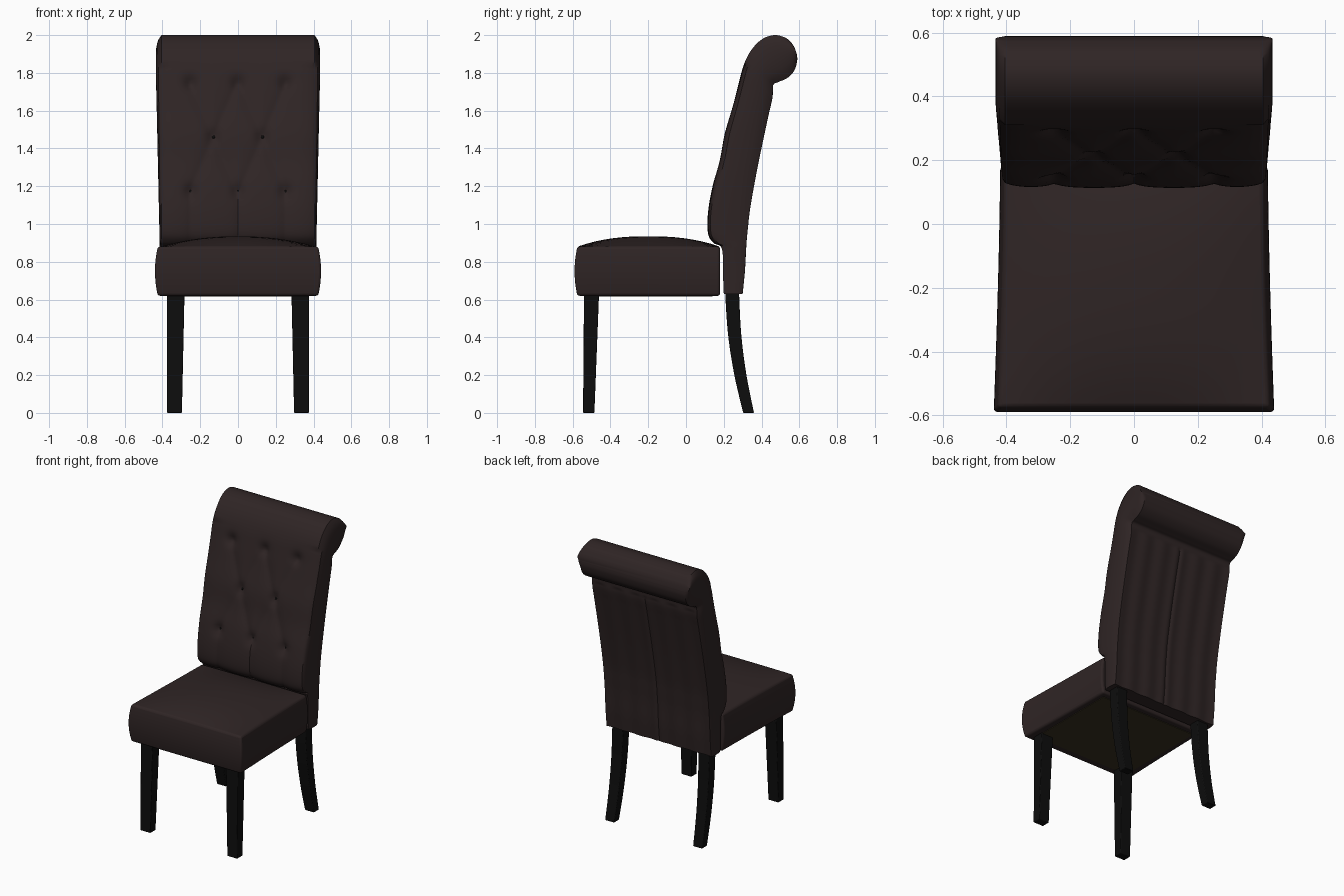
import bpy, bmesh, math
from mathutils import Vector, Matrix

cube = bpy.data.objects.get("Cube")
if cube:
    bpy.data.objects.remove(cube, do_unlink=True)


def material(name, rgb):
    m = bpy.data.materials.new(name)
    m.use_nodes = True
    m.diffuse_color = (*rgb, 1)
    bsdf = m.node_tree.nodes["Principled BSDF"]
    bsdf.inputs["Base Color"].default_value = (*rgb, 1)
    bsdf.inputs["Roughness"].default_value = 0.7
    return m


LEATHER = material("dark brown leather", (0.028, 0.018, 0.018))
WOOD = material("black wood", (0.004, 0.004, 0.004))
LINING = material("olive lining", (0.04, 0.031, 0.014))


def finish(name, bm, mat, bevel=0):
    bmesh.ops.recalc_face_normals(bm, faces=bm.faces)
    mesh = bpy.data.meshes.new(name)
    bm.to_mesh(mesh)
    bm.free()
    mesh.materials.append(mat)
    ob = bpy.data.objects.new(name, mesh)
    bpy.context.collection.objects.link(ob)
    bpy.ops.object.select_all(action='DESELECT')
    ob.select_set(True)
    bpy.context.view_layer.objects.active = ob
    bpy.ops.object.shade_smooth_by_angle(angle=math.radians(35))
    if bevel:
        mod = ob.modifiers.new("soft edges", 'BEVEL')
        mod.width, mod.segments, mod.limit_method = bevel, 3, 'ANGLE'
        mod.angle_limit = math.radians(50)
    return ob


def loft(rings):
    """Skin a list of equal closed rings and cap both ends."""
    bm = bmesh.new()
    rows = [[bm.verts.new(p) for p in ring] for ring in rings]
    n = len(rows[0])
    for a, b in zip(rows, rows[1:]):
        for i in range(n):
            j = (i + 1) % n
            bm.faces.new((a[i], a[j], b[j], b[i]))
    bm.faces.new(rows[0])
    bm.faces.new(rows[-1])
    return bm


def spline(points, steps):
    """Catmull-Rom curve through tuples of any length."""
    pts = [Vector(p) for p in points]
    out = []
    for i in range(len(pts) - 1):
        p0, p1, p2 = pts[max(i - 1, 0)], pts[i], pts[i + 1]
        p3 = pts[min(i + 2, len(pts) - 1)]
        for s in range(steps):
            t = s / steps
            out.append(0.5 * (2 * p1 + (p2 - p0) * t + (2 * p0 - 5 * p1 + 4 * p2 - p3) * t * t
                              + (3 * p1 - p0 - 3 * p2 + p3) * t ** 3))
    return out + [pts[-1]]


# Tuft layout: three rows of buttons joined by diagonal creases
TOP, MID, LOW = 1.75, 1.46, 1.17
tufts = [(x, z) for z in (TOP, LOW) for x in (-0.25, 0, 0.25)] + [(-0.13, MID), (0.13, MID)]
creases = [((m, MID), (m + d, z)) for m in (-0.13, 0.13) for d in (-0.125, 0.125) for z in (TOP, LOW)]
creases += [((x, LOW), (x, 0.9)) for x in (-0.25, 0, 0.25)]


def tuft_depth(x, z):
    p = Vector((x, z))
    d = max(0.022 * math.exp(-(p - Vector(t)).length_squared / 0.0012) for t in tufts)
    c = 0
    for a, b in creases:
        a, b = Vector(a), Vector(b)
        t = min(max((p - a).dot(b - a) / (b - a).length_squared, 0), 1)
        c = max(c, 0.014 * math.exp(-(p - a.lerp(b, t)).length / 0.035))
    return d + c


# Backrest: pairs of front and rear points (y, z, y, z) up to the scroll tip
pairs = [(0.20, 0.63, 0.30, 0.63), (0.195, 0.75, 0.312, 0.75), (0.19, 0.87, 0.318, 0.86),
         (0.145, 0.90, 0.322, 0.92), (0.116, 0.95, 0.328, 0.98), (0.116, 1.06, 0.338, 1.07),
         (0.14, 1.20, 0.36, 1.20), (0.178, 1.34, 0.385, 1.33), (0.205, 1.48, 0.412, 1.46),
         (0.245, 1.62, 0.438, 1.58), (0.277, 1.74, 0.458, 1.67), (0.305, 1.84, 0.462, 1.735),
         (0.345, 1.92, 0.49, 1.752), (0.405, 1.98, 0.535, 1.772), (0.475, 2.0, 0.572, 1.81),
         (0.54, 1.978, 0.588, 1.86), (0.575, 1.935, 0.588, 1.895)]
HALF, COLS = 0.405, 64
xs = [HALF * (2 * i / COLS - 1) for i in range(COLS + 1)]
bulge_steps = [k / 8 for k in range(1, 8)]
rings = []
for fy, fz, by, bz in spline(pairs, 6):
    front, back = Vector((0, fy, fz)), Vector((0, by, bz))
    inward = (back - front).normalized()
    bulge = 0.008 + 0.021 * min(max((fz - 0.8) / 1.0, 0), 1)
    soft = 1 if 0.88 < fz < 1.85 and fy < 0.35 else 0
    ring = []
    for x in xs:
        dent = soft * (tuft_depth(x, fz) + 0.016 * abs(x / HALF) ** 10)
        ring.append(front + inward * dent + Vector((x, 0, 0)))
    ring += [front.lerp(back, t) + Vector((HALF + bulge * math.sin(math.pi * t) ** 0.6, 0, 0))
             for t in bulge_steps]
    panel = 1 if bz < 1.7 and by < 0.47 else 0
    for x in reversed(xs):
        # Centre seam and gentle pleats on the rear panel
        groove = panel * (0.008 * math.exp(-(x / 0.012) ** 2) + 0.003 * (1 - math.cos(x * 45)))
        ring.append(back - inward * groove + Vector((x, 0, 0)))
    ring += [back.lerp(front, t) - Vector((HALF + bulge * math.sin(math.pi * t) ** 0.6, 0, 0))
             for t in bulge_steps]
    rings.append(ring)
finish("backrest", loft(rings), LEATHER)

# Buttons sunk into the tufts
profile = spline(pairs, 6)
for i, (x, z) in enumerate(tufts):
    row = min((p for p in profile if p[0] < 0.35), key=lambda p: abs(p[1] - z))
    bm = bmesh.new()
    bmesh.ops.create_uvsphere(bm, u_segments=12, v_segments=8, radius=0.01)
    bmesh.ops.scale(bm, vec=(1, 0.6, 1), verts=bm.verts)
    bmesh.ops.translate(bm, vec=(x, row[0] + tuft_depth(x, z), z), verts=bm.verts)
    finish(f"button_{i + 1}", bm, WOOD)

# Seat cushion: a dense box shaped into a domed, slightly tapered block
bm = bmesh.new()
bmesh.ops.create_cube(bm, size=2)
bmesh.ops.subdivide_edges(bm, edges=bm.edges[:], cuts=15, use_grid_fill=True)
for v in bm.verts:
    u, t, w = v.co
    half = 0.405 + 0.02 * ((1 - t) / 2) ** 1.5
    side = 0.015 * (1 - w * w)
    dome = 0.055 * (1 - abs(u) ** 2.2) * (1 - abs(t) ** 2.4) if w > 0 else 0
    v.co = (u * (half + side),
            -0.2 + 0.375 * t + (side * t if t < 0 else 0.005 * t),
            0.75 + 0.13 * w + dome * max(w, 0) ** 2)
finish("seat_cushion", bm, LEATHER, 0.012)

# Lining under the seat
bm = bmesh.new()
bmesh.ops.create_cube(bm, size=1, matrix=Matrix.Translation((0, -0.19, 0.619))
                      @ Matrix.Diagonal((0.74, 0.66, 0.006, 1)))
finish("seat_lining", bm, LINING)


# Legs: sections of height, front y, rear y and inner x
def leg(name, sections, side):
    rings = [[(side * x, y, z) for x, y in ((xi, y0), (0.376, y0), (0.376, y1), (xi, y1))]
             for z, y0, y1, xi in sections]
    finish(name, loft(rings), WOOD, 0.005)


front = [(0, -0.545, -0.485, 0.297), (0.64, -0.54, -0.46, 0.283)]
rear = spline([(0, 0.303, 0.36, 0.305), (0.2, 0.256, 0.32, 0.3),
               (0.42, 0.222, 0.292, 0.295), (0.66, 0.206, 0.28, 0.29)], 5)
for label, side in (("left", 1), ("right", -1)):
    leg(f"front_leg_{label}", front, side)
    leg(f"rear_leg_{label}", rear, side)
